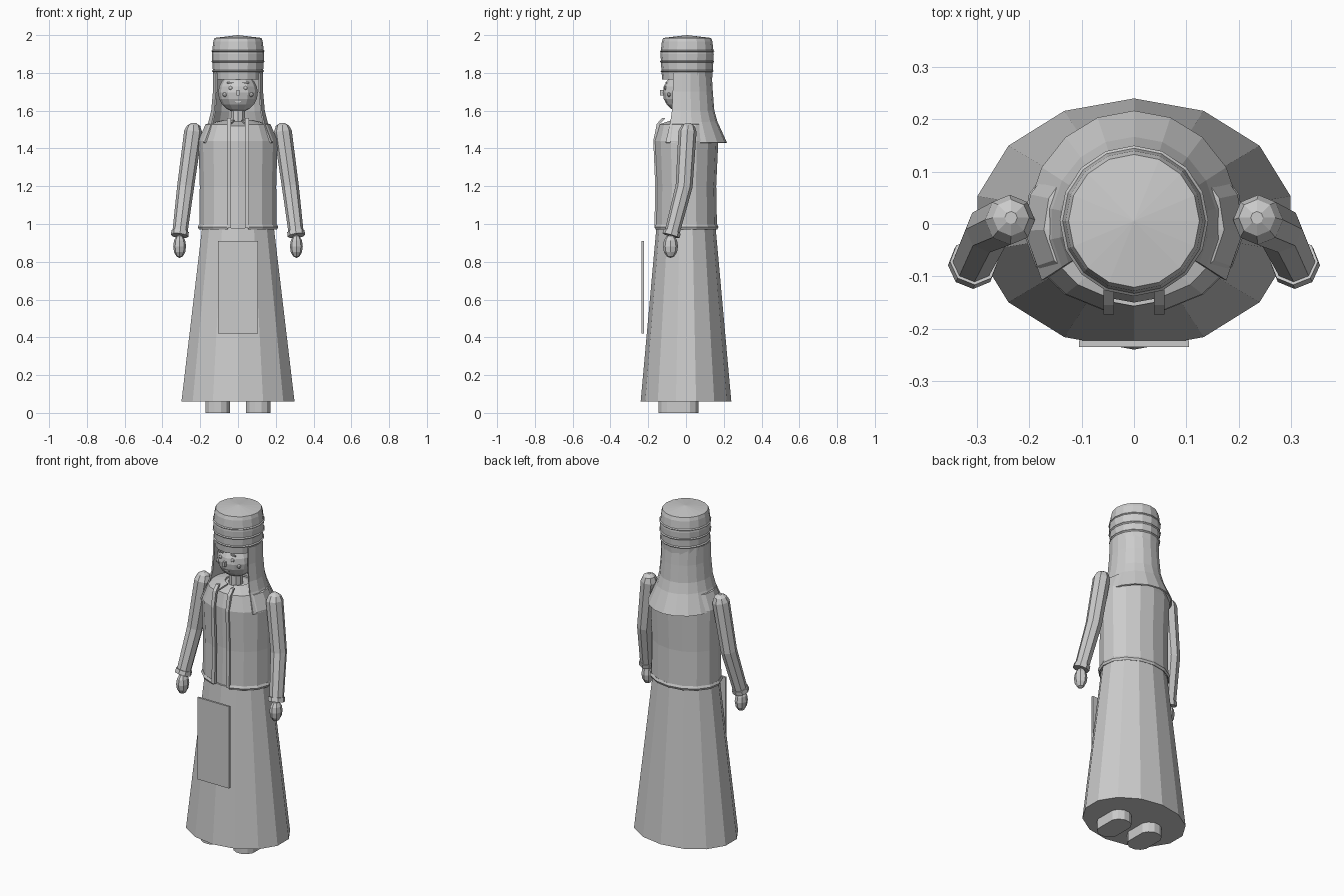
import bpy, bmesh, math
from mathutils import Vector, Matrix

old = bpy.data.objects.get("Cube")
if old:
    bpy.data.objects.remove(old, do_unlink=True)

grey = bpy.data.materials.new("plain grey")
grey.use_nodes = True
grey.diffuse_color = (0.6, 0.6, 0.6, 1)
grey.node_tree.nodes["Principled BSDF"].inputs["Base Color"].default_value = (0.6, 0.6, 0.6, 1)


def finish(name, bm, thickness=0):
    bmesh.ops.recalc_face_normals(bm, faces=bm.faces)
    mesh = bpy.data.meshes.new(name)
    bm.to_mesh(mesh)
    bm.free()
    mesh.materials.append(grey)
    obj = bpy.data.objects.new(name, mesh)
    bpy.context.collection.objects.link(obj)
    if thickness:
        mod = obj.modifiers.new("Thickness", 'SOLIDIFY')
        mod.thickness = thickness
        mod.offset = 0
    return obj


def skin(name, rings, closed=True, caps=True, thickness=0):
    """Join rings of points with quads, optionally closing the ends."""
    bm = bmesh.new()
    rows = [[bm.verts.new(p) for p in ring] for ring in rings]
    n = len(rows[0])
    for a, b in zip(rows, rows[1:]):
        for i in range(n if closed else n - 1):
            j = (i + 1) % n
            bm.faces.new((a[i], a[j], b[j], b[i]))
    if closed and caps:
        bm.faces.new(rows[0])
        bm.faces.new(rows[-1])
    return finish(name, bm, thickness)


def lathe(name, sections, sides=14, arc=None, thickness=0, yc=0):
    """Elliptical sections (z, rx, ry); arc gives the half angle of an open back shell."""
    if arc:
        angles = [math.radians(-arc + 2 * arc * i / sides) for i in range(sides + 1)]
    else:
        angles = [math.tau * i / sides for i in range(sides)]
    rings = [[(rx * math.sin(a), yc + ry * math.cos(a), z) for a in angles]
             for z, rx, ry in sections]
    return skin(name, rings, closed=not arc, thickness=thickness)


def tube(name, path, sides=8):
    """Round limb through (x, y, z, radius) points, rings square to the path."""
    rings = []
    pts = [Vector(p[:3]) for p in path]
    for i, p in enumerate(path):
        d = (pts[min(i + 1, len(pts) - 1)] - pts[max(i - 1, 0)]).normalized()
        u = d.cross(Vector((0, 1, 0))).normalized()
        v = d.cross(u)
        rings.append([pts[i] + p[3] * (u * math.cos(t) + v * math.sin(t))
                      for t in (math.tau * k / sides for k in range(sides))])
    return skin(name, rings)


def ball(name, centre, size, u=10, v=8):
    bm = bmesh.new()
    m = Matrix.Translation(centre) @ Matrix.Diagonal((*size, 1))
    bmesh.ops.create_uvsphere(bm, u_segments=u, v_segments=v, radius=1, matrix=m)
    return finish(name, bm)


def box(name, centre, size):
    bm = bmesh.new()
    m = Matrix.Translation(centre) @ Matrix.Diagonal((*size, 1))
    bmesh.ops.create_cube(bm, size=1, matrix=m)
    return finish(name, bm)


# Long skirt, inner shirt and neck
lathe("skirt", [(0.06, 0.307, 0.24), (0.98, 0.195, 0.157)])
lathe("shirt", [(0.95, 0.185, 0.148), (1.2, 0.185, 0.142), (1.44, 0.19, 0.15),
                (1.52, 0.155, 0.128), (1.545, 0.05, 0.05)])
lathe("neck", [(1.5, 0.042, 0.042), (1.64, 0.038, 0.038)], sides=10, yc=-0.02)

# Open jacket with its hem band
lathe("jacket", [(0.985, 0.2, 0.16), (1.2, 0.199, 0.156), (1.44, 0.206, 0.167),
                 (1.525, 0.17, 0.145), (1.548, 0.07, 0.07)], arc=165, thickness=0.008)
lathe("jacket_hem", [(0.972, 0.204, 0.163), (0.984, 0.21, 0.169), (0.996, 0.204, 0.163)],
      arc=165, thickness=0.006)

# Veil falling behind the head and flaring over the shoulders
lathe("veil", [(1.8, 0.13, 0.132), (1.7, 0.131, 0.138), (1.6, 0.14, 0.146),
               (1.54, 0.155, 0.163), (1.43, 0.2, 0.213)],
      sides=12, arc=120, thickness=0.008)

# Tall hat with a shallow peaked crown and thin bands
lathe("hat", [(1.765, 0.129, 0.132), (1.81, 0.133, 0.136), (1.9, 0.139, 0.141),
              (1.965, 0.131, 0.134), (1.985, 0.125, 0.127), (2.0, 0.001, 0.001)],
      sides=16, yc=0.006)
for i, (z, r) in enumerate([(1.81, 0.137), (1.86, 0.14), (1.915, 0.14)]):
    lathe("hat_band_%d" % (i + 1), [(z - 0.006, r - 0.004, r - 0.002), (z, r + 0.002, r + 0.004),
                                   (z + 0.006, r - 0.004, r - 0.002)], sides=16, yc=0.006)

# Head and face
ball("head", (0, -0.015, 1.695), (0.105, 0.108, 0.105), 12, 10)
box("nose", (0, -0.125, 1.695), (0.014, 0.024, 0.028))
box("mouth", (0, -0.107, 1.648), (0.034, 0.008, 0.007))

# Apron panel
box("apron_panel", (0, -0.229, 0.665), (0.21, 0.012, 0.49))

for side, s in (("left", 1), ("right", -1)):
    # Eyes, brows and cheeks
    ball(side + "_eye", (0.04 * s, -0.108, 1.72), (0.012, 0.008, 0.01), 8, 6)
    box(side + "_brow", (0.042 * s, -0.105, 1.748), (0.034, 0.008, 0.007))
    ball(side + "_cheek", (0.07 * s, -0.09, 1.685), (0.012, 0.01, 0.012), 8, 6)

    # Jacket front trim
    line = [(0.98, -0.162), (1.2, -0.158), (1.44, -0.168), (1.53, -0.15), (1.56, -0.122)]
    skin(side + "_trim", [[(s * (0.048 + dx), y + dy, z) for dx, dy in
                           ((-0.01, 0.012), (0.01, 0.012), (0.01, -0.005), (-0.01, -0.005))]
                          for z, y in line])

    # Sleeve with rounded shoulder, cuff and hand
    tube(side + "_sleeve", [(0.235 * s, 0.012, 1.535, 0.012), (0.235 * s, 0.012, 1.52, 0.035),
                            (0.237 * s, 0.008, 1.49, 0.048), (0.277 * s, -0.01, 1.2, 0.045),
                            (0.308 * s, -0.075, 0.95, 0.04)])
    tube(side + "_cuff", [(0.306 * s, -0.072, 0.962, 0.046), (0.309 * s, -0.079, 0.938, 0.047)])
    ball(side + "_hand", (0.309 * s, -0.082, 0.882), (0.034, 0.04, 0.062), 8, 6)

    # Shoe with rounded toe and heel
    outline = []
    for k in range(12):
        a = math.tau * (k + 0.5) / 12
        shift = -0.045 if math.sin(a) < 0 else 0.005
        outline.append((s * 0.107 + 0.066 * math.cos(a), shift - 0.0 + 0.063 * math.sin(a) - 0.02 * (math.sin(a) < 0) - 0.02 * (math.sin(a) < 0), 0))
    skin(side + "_shoe", [[(x, y, z) for x, y, _ in outline] for z in (0, 0.075)])
